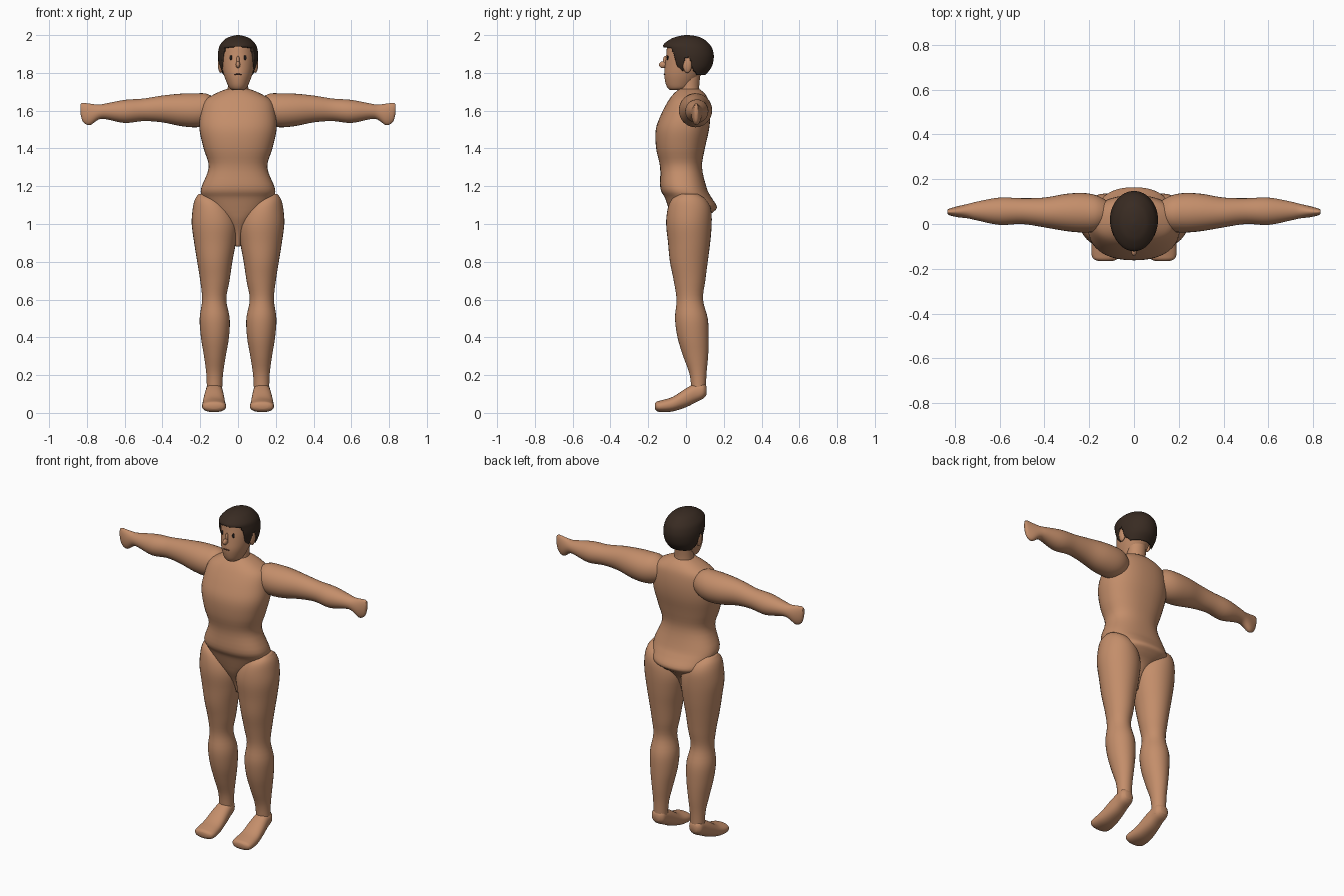
import bpy
import bmesh
from math import cos, sin, pi, copysign
from mathutils import Matrix, Vector

default_cube = bpy.data.objects.get("Cube")
if default_cube:
    bpy.data.objects.remove(default_cube, do_unlink=True)


def make_material(name, red, green, blue):
    material = bpy.data.materials.new(name)
    material.use_nodes = True
    colour = (red, green, blue, 1)
    material.diffuse_color = colour
    shader = material.node_tree.nodes["Principled BSDF"]
    shader.inputs["Base Color"].default_value = colour
    shader.inputs["Roughness"].default_value = 0.8
    return material


skin = make_material("skin brown", .55, .27, .145)
hair_brown = make_material("dark hair brown", .04, .024, .016)
eye_black = make_material("eye black", .012, .01, .01)
lip_brown = make_material("lip brown", .1, .04, .025)


def finish(name, bm, material, mirrored=False):
    """Turn a bmesh into a smooth object, optionally mirrored across x."""
    bmesh.ops.recalc_face_normals(bm, faces=bm.faces)
    mesh = bpy.data.meshes.new(name)
    bm.to_mesh(mesh)
    bm.free()
    mesh.shade_smooth()
    mesh.materials.append(material)
    obj = bpy.data.objects.new(name, mesh)
    bpy.context.collection.objects.link(obj)
    if mirrored:
        mirror = obj.modifiers.new("Mirror", "MIRROR")
        mirror.use_mirror_merge = False
    return obj


def smooth_sections(sections, steps):
    """Fill in extra sections with a smooth curve through the given ones."""
    padded = [sections[0], *sections, sections[-1]]
    result = []
    for before, start, end, after in zip(padded, padded[1:], padded[2:], padded[3:]):
        for step in range(steps):
            t = step / steps
            result.append([
                b + t / 2 * (c - a + t * (2*a - 5*b + 4*c - d + t * (3*(b - c) + d - a)))
                for a, b, c, d in zip(before, start, end, after)])
    result.append(list(sections[-1]))
    return result


def loft(axis, sections, sides=32, steps=4, power=2.0):
    """Skin ovals along an axis: (position, low u, high u, low v, high v)."""
    bm = bmesh.new()
    rings = []
    for along, u_low, u_high, v_low, v_high in smooth_sections(sections, steps):
        ring = []
        for side in range(sides):
            angle = 2 * pi * side / sides
            c, s = cos(angle), sin(angle)
            u = copysign(abs(c) ** (2 / power), c) * (u_high - u_low) / 2 + (u_low + u_high) / 2
            v = copysign(abs(s) ** (2 / power), s) * (v_high - v_low) / 2 + (v_low + v_high) / 2
            point = {"x": (along, u, v), "y": (u, along, v), "z": (u, v, along)}[axis]
            ring.append(bm.verts.new(point))
        rings.append(ring)
    for lower, upper in zip(rings, rings[1:]):
        for i in range(sides):
            j = (i + 1) % sides
            bm.faces.new((lower[i], lower[j], upper[j], upper[i]))
    bm.faces.new(rings[0])
    bm.faces.new(rings[-1])
    return bm


def centred(rows):
    """Expand (height, half width, front, back) rows to full sections."""
    return [(z, -half, half, front, back) for z, half, front, back in rows]


def ellipsoid(name, centre, radii, material, mirrored=False):
    bm = bmesh.new()
    matrix = Matrix.Translation(centre) @ Matrix.Diagonal((*radii, 1))
    bmesh.ops.create_uvsphere(bm, u_segments=20, v_segments=12, radius=1, matrix=matrix)
    return finish(name, bm, material, mirrored)


# Torso from crotch to the base of the neck
torso_rows = [
    (.88, .012, -.01, .03), (.95, .025, -.035, .05), (1.02, .08, -.07, .09),
    (1.06, .14, -.085, .14), (1.09, .17, -.095, .164), (1.14, .19, -.112, .135),
    (1.19, .195, -.136, .11), (1.3, .155, -.137, .085), (1.4, .182, -.158, .1),
    (1.5, .204, -.16, .122), (1.58, .2, -.132, .128), (1.65, .18, -.095, .12),
    (1.69, .12, -.065, .1), (1.715, .06, -.035, .07)]
finish("torso", loft("z", centred(torso_rows), sides=40, power=2.3), skin)

# Neck
neck_rows = [(1.62, .08, -.06, .09), (1.68, .06, -.04, .076),
             (1.73, .054, -.034, .07), (1.82, .056, -.03, .08)]
finish("neck", loft("z", centred(neck_rows)), skin)

# Head
head_rows = [
    (1.71, .03, -.085, -.01), (1.72, .045, -.097, .02), (1.745, .058, -.108, .045),
    (1.79, .075, -.115, .08), (1.84, .087, -.111, .11), (1.9, .092, -.104, .125),
    (1.95, .08, -.095, .11), (1.98, .045, -.05, .07)]
finish("head", loft("z", centred(head_rows), sides=40), skin)

# Arms with closed fists
arm_sections = [
    (.1, .01, .09, 1.56, 1.65), (.16, -.03, .125, 1.525, 1.688),
    (.22, -.038, .138, 1.512, 1.692), (.3, -.032, .135, 1.518, 1.69),
    (.4, -.015, .118, 1.538, 1.68), (.5, 0, .115, 1.545, 1.664),
    (.6, -.004, .118, 1.535, 1.657), (.7, .016, .1, 1.555, 1.638),
    (.74, .025, .09, 1.552, 1.632), (.785, .03, .08, 1.523, 1.637),
    (.82, .038, .07, 1.54, 1.641), (.833, .045, .064, 1.58, 1.636)]
finish("arms", loft("x", arm_sections), skin, True)

# Legs from ankle to hip
leg_sections = [
    (.09, .085, .165, .03, .105), (.2, .08, .167, .02, .108),
    (.3, .065, .18, -.015, .117), (.4, .048, .196, -.045, .12),
    (.5, .044, .203, -.058, .115), (.6, .062, .19, -.05, .09),
    (.7, .045, .2, -.065, .102), (.8, .03, .216, -.085, .115),
    (.9, .012, .232, -.095, .128), (1, .002, .245, -.105, .136),
    (1.08, .03, .24, -.097, .132), (1.13, .08, .228, -.075, .105),
    (1.16, .14, .208, -.03, .06)]
finish("legs", loft("z", leg_sections), skin, True)

# Feet pointing slightly down
foot_sections = [
    (-.165, .095, .16, .022, .05), (-.155, .072, .182, .01, .06),
    (-.13, .063, .19, .004, .067), (-.07, .067, .188, .008, .085),
    (0, .074, .18, .03, .13), (.05, .08, .172, .055, .155),
    (.09, .085, .168, .075, .16), (.108, .105, .15, .095, .14)]
finish("feet", loft("y", foot_sections, power=2.3), skin, True)

# Face details
ellipsoid("ears", (.092, .007, 1.842), (.014, .024, .042), skin, True)
ellipsoid("nose", (0, -.122, 1.843), (.012, .021, .018), skin)
ellipsoid("nose_bridge", (0, -.108, 1.862), (.009, .015, .028), skin)
ellipsoid("eyes", (.037, -.097, 1.88), (.008, .005, .013), eye_black, True)
ellipsoid("mouth", (0, -.113, 1.792), (.022, .005, .004), lip_brown)

# Hair cap, trimmed along a hairline given as (y, z) points
hair_rows = [
    (1.785, .082, -.04, .1), (1.83, .1, -.085, .135), (1.88, .107, -.108, .147),
    (1.92, .104, -.117, .142), (1.95, .094, -.119, .126), (1.98, .066, -.08, .092),
    (1.994, .035, -.04, .055), (2, .006, -.005, .015)]
hairline = [
    (-.14, 1.945), (-.11, 1.935), (-.075, 1.93), (-.055, 1.86), (-.03, 1.785),
    (-.015, 1.82), (-.005, 1.88), (.02, 1.885), (.035, 1.82), (.06, 1.79), (.16, 1.785)]


def hairline_height(y):
    for (y_a, z_a), (y_b, z_b) in zip(hairline, hairline[1:]):
        if y <= y_b:
            return z_a + (z_b - z_a) * (y - y_a) / (y_b - y_a)
    return hairline[-1][1]


hair_bm = loft("z", centred(hair_rows), sides=112, steps=8)
trimmed = []
for face in hair_bm.faces:
    middle = face.calc_center_median()
    if middle.z < hairline_height(middle.y) or len(face.verts) > 4 and middle.z < 1.9:
        trimmed.append(face)
bmesh.ops.delete(hair_bm, geom=trimmed, context="FACES")
hair = finish("hair", hair_bm, hair_brown)
shell = hair.modifiers.new("Thickness", "SOLIDIFY")
shell.thickness = .014
